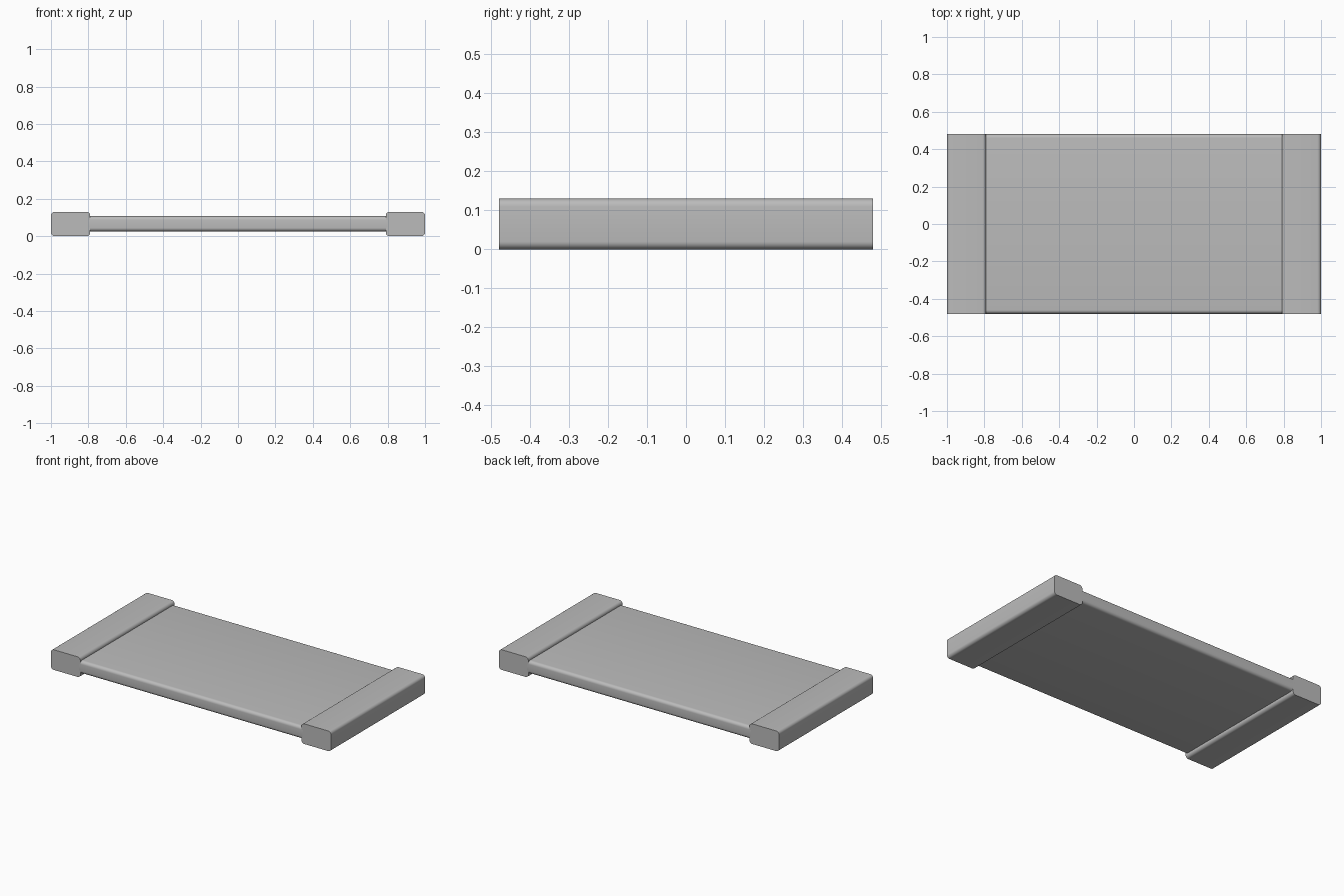
import bpy, bmesh
from math import radians

cube = bpy.data.objects.get("Cube")
if cube:
    bpy.data.objects.remove(cube, do_unlink=True)

grey = bpy.data.materials.new("plain grey")
grey.use_nodes = True
colour = (0.5, 0.5, 0.5, 1)
grey.diffuse_color = colour
grey.node_tree.nodes["Principled BSDF"].inputs["Base Color"].default_value = colour


def rounded_bar(name, low, high, axis, radius):
    """Box whose four edges along one axis are rounded; its end faces stay flat."""
    bm = bmesh.new()
    bmesh.ops.create_cube(bm, size=1)
    for v in bm.verts:
        for i in range(3):
            v.co[i] = low[i] if v.co[i] < 0 else high[i]
    long_edges = [e for e in bm.edges
                  if abs(e.verts[0].co[axis] - e.verts[1].co[axis]) > 0.01]
    bmesh.ops.bevel(bm, geom=long_edges, offset=radius, segments=6,
                    profile=0.5, affect='EDGES')
    bmesh.ops.recalc_face_normals(bm, faces=bm.faces)
    mesh = bpy.data.meshes.new(name)
    bm.to_mesh(mesh)
    bm.free()
    mesh.materials.append(grey)
    obj = bpy.data.objects.new(name, mesh)
    bpy.context.collection.objects.link(obj)
    bpy.ops.object.select_all(action='DESELECT')
    obj.select_set(True)
    bpy.context.view_layer.objects.active = obj
    bpy.ops.object.shade_smooth_by_angle(angle=radians(35))


# Thin middle board, rounded along its long front and back edges
rounded_bar("board", (-0.8, -0.48, 0.025), (0.8, 0.48, 0.107), 0, 0.02)

# Thicker end bars, rounded along their length
for name, x0, x1 in (("left_end_bar", 0.79, 1), ("right_end_bar", -1, -0.79)):
    rounded_bar(name, (x0, -0.48, 0), (x1, 0.48, 0.13), 1, 0.02)
